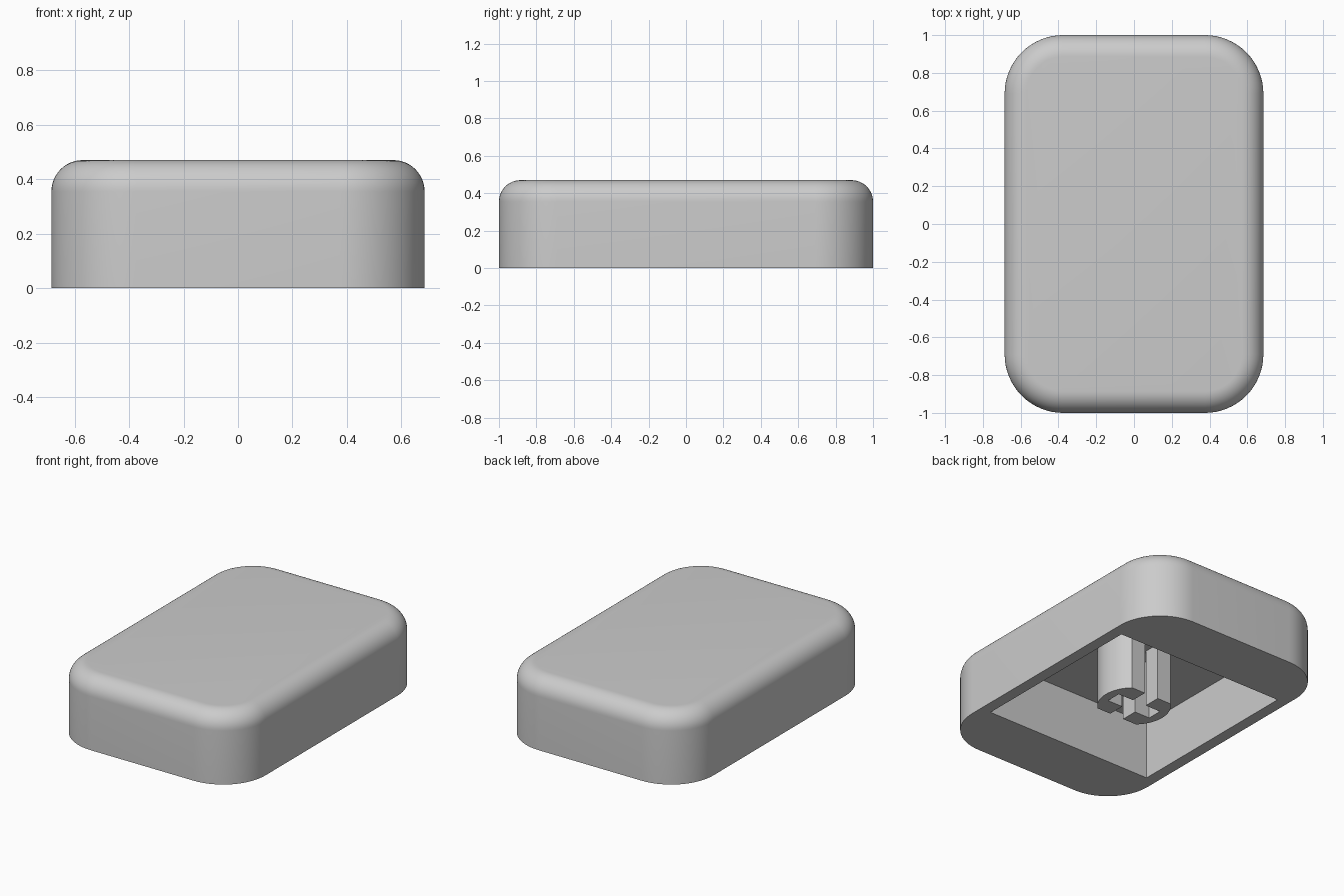
import bpy, bmesh
from math import sin, cos, pi, asin, radians

WIDTH, LENGTH, HEIGHT = 1.37, 2.0, 0.47
CORNER, FILLET = 0.31, 0.115
CAVITY, CEILING = 0.61, 0.375
STEM_R, CROSS, SLOT = 0.22, 0.161, 0.05

cube = bpy.data.objects.get("Cube")
if cube:
    bpy.data.objects.remove(cube)

grey = bpy.data.materials.new("light grey plastic")
grey.use_nodes = True
colour = (0.6, 0.6, 0.6, 1)
grey.diffuse_color = colour
grey.node_tree.nodes["Principled BSDF"].inputs["Base Color"].default_value = colour


def ring(bm, points, z):
    return [bm.verts.new((x, y, z)) for x, y in points]


def bridge(bm, a, b):
    for i in range(len(a)):
        j = (i + 1) % len(a)
        bm.faces.new((a[i], a[j], b[j], b[i]))


def rounded_rectangle(inset, steps=16):
    r = CORNER - inset
    cx, cy = WIDTH / 2 - CORNER, LENGTH / 2 - CORNER
    points = []
    for k, (sx, sy) in enumerate(((1, 1), (-1, 1), (-1, -1), (1, -1))):
        for i in range(steps + 1):
            a = (k + i / steps) * pi / 2
            points.append((sx * cx + r * cos(a), sy * cy + r * sin(a)))
    return points


def finish(bm, name):
    bmesh.ops.recalc_face_normals(bm, faces=bm.faces)
    mesh = bpy.data.meshes.new(name)
    bm.to_mesh(mesh)
    bm.free()
    mesh.materials.append(grey)
    obj = bpy.data.objects.new(name, mesh)
    bpy.context.collection.objects.link(obj)
    bpy.ops.object.select_all(action="DESELECT")
    obj.select_set(True)
    bpy.context.view_layer.objects.active = obj
    bpy.ops.object.shade_smooth_by_angle(angle=radians(30))
    return obj


# Shell: straight wall, then a rounded top edge
bm = bmesh.new()
base = ring(bm, rounded_rectangle(0), 0)
lower = base
for i in range(13):
    a = i / 12 * pi / 2
    upper = ring(bm, rounded_rectangle(FILLET * (1 - cos(a))),
                 HEIGHT - FILLET * (1 - sin(a)))
    bridge(bm, lower, upper)
    lower = upper
bm.faces.new(lower)

# Square cavity, open at the bottom
square = [(CAVITY * sx, CAVITY * sy) for sx, sy in ((1, 1), (-1, 1), (-1, -1), (1, -1))]
mouth, roof = ring(bm, square, 0), ring(bm, square, CEILING)
bridge(bm, mouth, roof)
bm.faces.new(roof)
rim = [e for e in bm.edges if e.is_boundary]
bmesh.ops.triangle_fill(bm, edges=rim, use_beauty=True)
finish(bm, "cap_shell")

# Stem: round post with flat ends and a cross-shaped slot, mirrored from one half
bm = bmesh.new()
half_angle = asin(CROSS / STEM_R)
arc = [(STEM_R * cos(half_angle * t / 12), STEM_R * sin(half_angle * t / 12))
       for t in range(-12, 13)]
profile = [(SLOT, -CROSS)] + arc + [(SLOT, CROSS), (SLOT, SLOT), (CROSS, SLOT),
                                    (CROSS, -SLOT), (SLOT, -SLOT)]
bottom, top = ring(bm, profile, 0), ring(bm, profile, CEILING)
bridge(bm, bottom, top)
bm.faces.new(bottom)
bm.faces.new(top)
stem = finish(bm, "stem")
stem.modifiers.new("mirror", "MIRROR").use_mirror_merge = False
